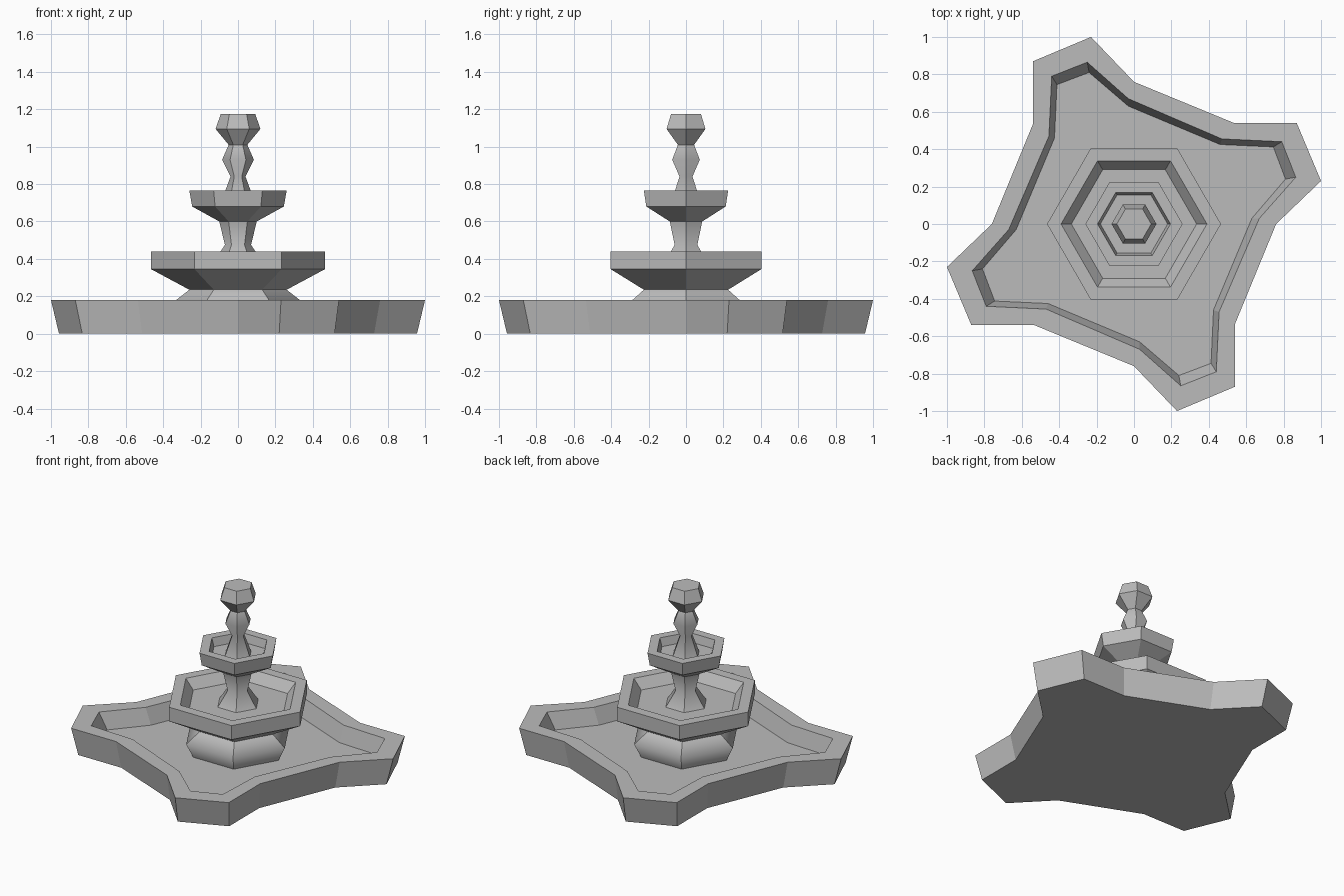
import bpy, bmesh, math
from mathutils import Vector

cube = bpy.data.objects.get("Cube")
if cube:
    bpy.data.objects.remove(cube, do_unlink=True)

stone = bpy.data.materials.new("grey stone")
stone.use_nodes = True
GREY = (0.5, 0.5, 0.5, 1)
stone.diffuse_color = GREY
stone.node_tree.nodes["Principled BSDF"].inputs["Base Color"].default_value = GREY


def loft(name, rings, smooth=False):
    """Skin a stack of equal-sized rings and cap both ends."""
    bm = bmesh.new()
    loops = [[bm.verts.new(p) for p in ring] for ring in rings]
    n = len(loops[0])
    for low, high in zip(loops, loops[1:]):
        for i in range(n):
            j = (i + 1) % n
            face = bm.faces.new((low[i], low[j], high[j], high[i]))
            face.smooth = smooth
    bm.faces.new(loops[0][::-1])
    bm.faces.new(loops[-1])
    # Ribs between the six sides stay crisp, the vertical curve is soft
    for edge in bm.edges:
        a, b = edge.verts
        if abs(a.co.z - b.co.z) > 0.001:
            edge.smooth = False
    bmesh.ops.recalc_face_normals(bm, faces=bm.faces)
    mesh = bpy.data.meshes.new(name)
    bm.to_mesh(mesh)
    bm.free()
    mesh.materials.append(stone)
    obj = bpy.data.objects.new(name, mesh)
    bpy.context.collection.objects.link(obj)
    return obj


def hexagon(r, z):
    return [Vector((r * math.cos(k * math.pi / 3), r * math.sin(k * math.pi / 3), z))
            for k in range(6)]


def hex_loft(name, profile, smooth=False):
    return loft(name, [hexagon(r, z) for r, z in profile], smooth)


def star(quarter, z, scale=1.0):
    """Repeat one quarter of the pool outline around the centre."""
    points = []
    for k in range(4):
        c, s = ((1, 0), (0, 1), (-1, 0), (0, -1))[k]
        points += [Vector(((x * c - y * s) * scale, (x * s + y * c) * scale, z))
                   for x, y in quarter]
    return points


# Four-armed pool with sloping walls
rim_out = [(0.76, 0), (1, 0.23), (0.87, 0.54), (0.535, 0.54)]
rim_in = [(0.67, 0.03), (0.865, 0.25), (0.79, 0.44), (0.47, 0.455)]
floor = [(0.63, 0.03), (0.81, 0.24), (0.745, 0.412), (0.46, 0.425)]
loft("pool", [star(rim_out, 0, 0.957), star(rim_out, 0.18),
              star(rim_in, 0.18), star(floor, 0.07)])

# Pedestal standing in the pool
hex_loft("pedestal", [(0.30, 0.065), (0.35, 0.165), (0.26, 0.235)], True)

# Two hexagonal bowls
hex_loft("lower_bowl", [(0.26, 0.235), (0.465, 0.345), (0.465, 0.44),
                        (0.39, 0.44), (0.335, 0.375)])
hex_loft("upper_bowl", [(0.10, 0.60), (0.245, 0.68), (0.26, 0.765),
                        (0.195, 0.765), (0.18, 0.71)])

# Turned stems
hex_loft("lower_stem", [(0.14, 0.37), (0.07, 0.475), (0.10, 0.60)], True)
hex_loft("upper_stem", [(0.09, 0.705), (0.04, 0.84), (0.085, 0.93), (0.05, 1.01)], True)

# Finial
hex_loft("finial", [(0.05, 1.01), (0.12, 1.095), (0.092, 1.175)])
